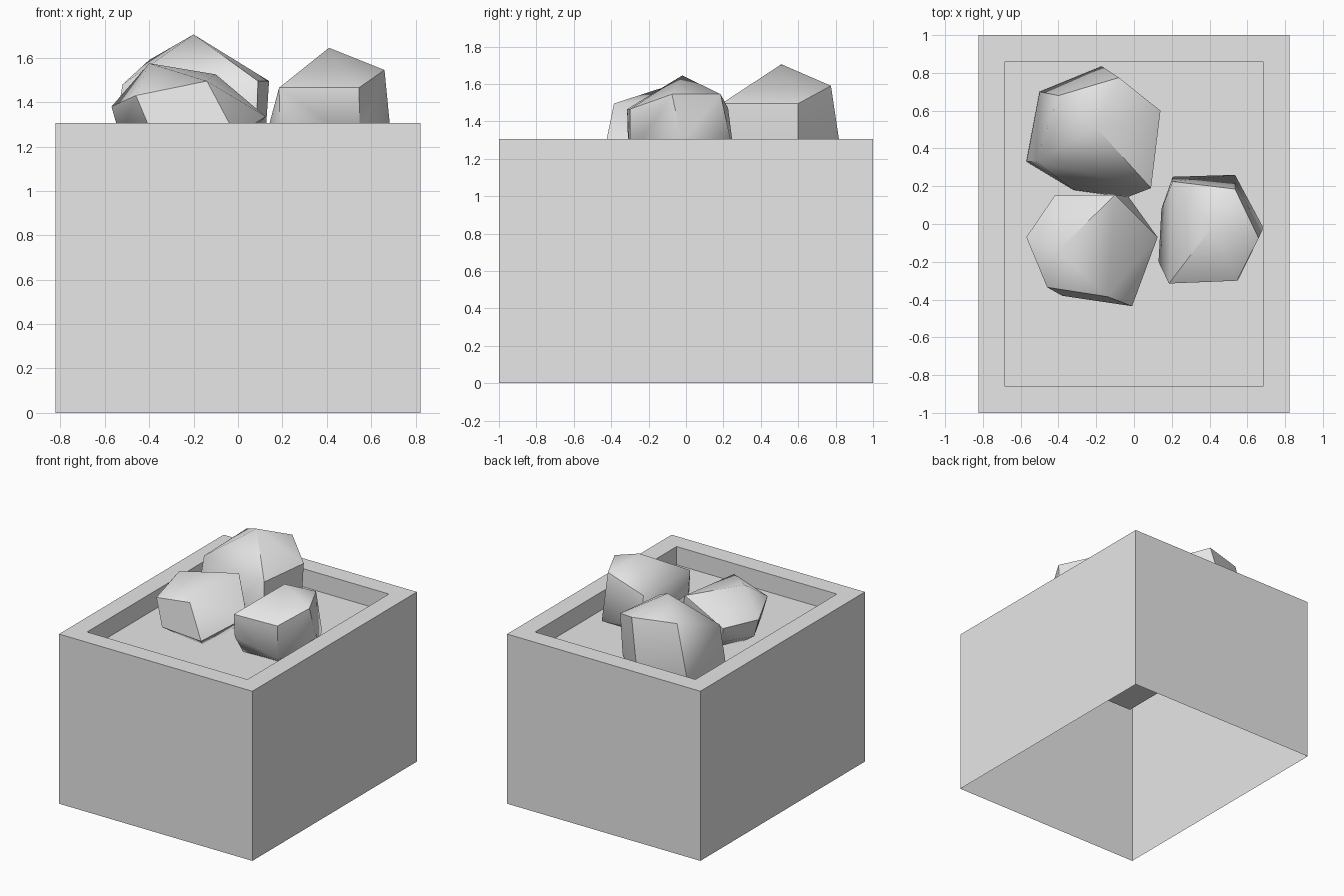
import bpy
import bmesh
from math import radians
from mathutils import Vector

default_cube = bpy.data.objects.get("Cube")
if default_cube:
    bpy.data.objects.remove(default_cube, do_unlink=True)

# One plain stone grey for everything
stone_grey = bpy.data.materials.new("stone_grey")
stone_grey.use_nodes = True
colour = (0.8, 0.8, 0.8, 1)
stone_grey.diffuse_color = colour
for node in stone_grey.node_tree.nodes:
    if node.type == "BSDF_PRINCIPLED":
        node.inputs["Base Color"].default_value = colour

HEIGHT = 1.305
RIM = 0.14
FLOOR = HEIGHT - RIM


def finish(bm, name):
    """Turn a bmesh into a linked object with the shared material."""
    mesh = bpy.data.meshes.new(name)
    bm.to_mesh(mesh)
    bm.free()
    mesh.materials.append(stone_grey)
    obj = bpy.data.objects.new(name, mesh)
    bpy.context.collection.objects.link(obj)
    return obj


def planter_box():
    """Thin shell, open underneath, with a tray sunk into its top."""
    bm = bmesh.new()
    bmesh.ops.create_cube(bm, size=1)
    for v in bm.verts:
        v.co = Vector((v.co.x * 1.645, v.co.y * 2, (v.co.z + 0.5) * HEIGHT))
    bm.normal_update()
    top = max(bm.faces, key=lambda f: f.normal.z)
    bottom = min(bm.faces, key=lambda f: f.normal.z)
    bmesh.ops.delete(bm, geom=[bottom], context="FACES_ONLY")
    # Rim, then the sunken floor
    bmesh.ops.inset_region(bm, faces=[top], thickness=RIM, use_even_offset=True)
    result = bmesh.ops.extrude_face_region(bm, geom=[top])
    moved = [g for g in result["geom"] if isinstance(g, bmesh.types.BMVert)]
    bmesh.ops.translate(bm, verts=moved, vec=(0, 0, -RIM))
    if top.is_valid:
        bmesh.ops.delete(bm, geom=[top], context="FACES_ONLY")
    return finish(bm, "box")


def rock(name, crown, skirt, base_scale):
    """Faceted stone: hull of crown points, a low skirt and a smaller base."""
    bm = bmesh.new()
    centre = sum((Vector(p) for p in skirt), Vector()) / len(skirt)
    base = []
    for p in skirt:
        q = centre.lerp(Vector(p), base_scale)
        q.z = FLOOR
        base.append(q)
    for p in list(crown) + list(skirt) + base:
        bm.verts.new(p)
    hull = bmesh.ops.convex_hull(bm, input=bm.verts[:])
    spare = {g for g in hull["geom_interior"] + hull["geom_unused"]
             if isinstance(g, bmesh.types.BMVert)}
    bmesh.ops.delete(bm, geom=list(spare), context="VERTS")
    bmesh.ops.dissolve_limit(bm, angle_limit=radians(5),
                             verts=bm.verts[:], edges=bm.edges[:])
    bmesh.ops.recalc_face_normals(bm, faces=bm.faces[:])
    obj = finish(bm, name)
    # Soften the gentle edges and keep the steep ones crisp
    bpy.ops.object.select_all(action="DESELECT")
    obj.select_set(True)
    bpy.context.view_layer.objects.active = obj
    bpy.ops.object.shade_smooth_by_angle(angle=radians(47))
    return obj


planter_box()

# Tallest stone, at the back
rock("back_rock",
     crown=[(-.2, .51, 1.705), (-.4, .68, 1.59), (-.08, .775, 1.59),
            (.14, .6, 1.495), (.09, .19, 1.495), (-.52, .33, 1.48)],
     skirt=[(-.57, .33, 1.19), (-.5, .7, 1.19), (-.17, .835, 1.19),
            (.12, .6, 1.19), (.08, .2, 1.19), (-.04, .14, 1.19),
            (-.32, .18, 1.19)],
     base_scale=0.98)

# Tilted stone, front right of the model
rock("front_rock",
     crown=[(-.4, -.14, 1.575), (-.1, .155, 1.525), (-.14, -.385, 1.495),
            (-.46, -.335, 1.43), (-.57, -.07, 1.38), (-.42, .15, 1.355),
            (.125, -.07, 1.335)],
     skirt=[(-.01, -.435, 1.25), (-.38, -.38, 1.24), (-.53, -.07, 1.24),
            (-.4, .13, 1.24), (-.03, .145, 1.24), (.04, .04, 1.24)],
     base_scale=0.65)

# Peaked stone, on the left of the model
rock("left_rock",
     crown=[(.41, -.02, 1.645), (.66, -.075, 1.545), (.535, .185, 1.545),
            (.185, -.315, 1.465), (.545, -.3, 1.465), (.205, .225, 1.47)],
     skirt=[(.685, -.02, 1.29), (.535, .26, 1.2), (.205, .25, 1.24),
            (.145, .08, 1.24), (.13, -.2, 1.26), (.19, -.31, 1.29),
            (.55, -.3, 1.21)],
     base_scale=0.8)
